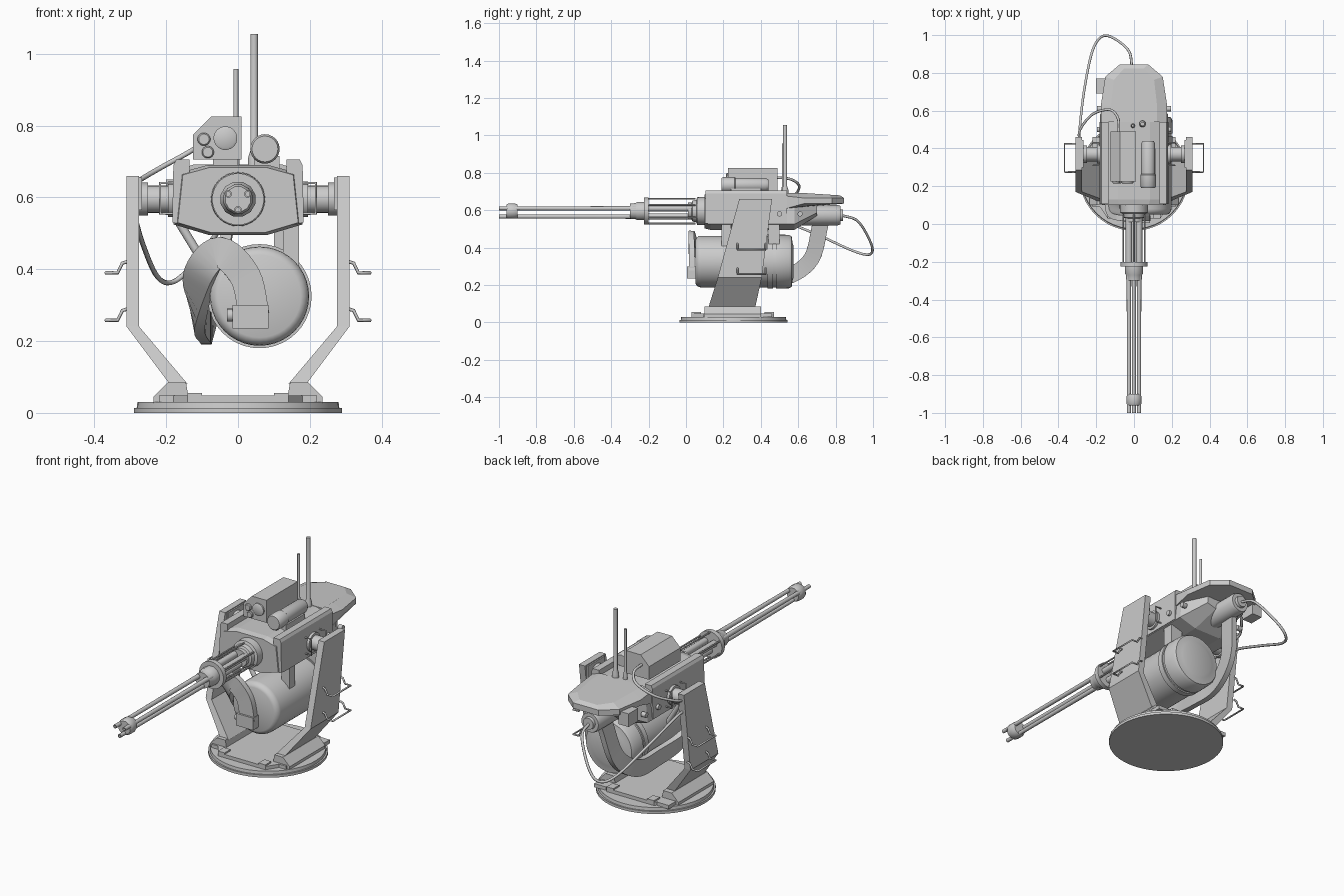
import bpy, bmesh, math
from mathutils import Vector as V

if "Cube" in bpy.data.objects:
    bpy.data.objects.remove(bpy.data.objects["Cube"])


def finish(name, bm, smooth=False):
    bmesh.ops.recalc_face_normals(bm, faces=bm.faces)
    me = bpy.data.meshes.new(name)
    bm.to_mesh(me)
    bm.free()
    ob = bpy.data.objects.new(name, me)
    bpy.context.collection.objects.link(ob)
    if smooth:
        bpy.ops.object.select_all(action='DESELECT')
        ob.select_set(True)
        bpy.context.view_layer.objects.active = ob
        bpy.ops.object.shade_smooth_by_angle(angle=math.radians(35))
    return ob


def loft(name, rings, smooth=False):
    """Skin a list of equal-length point rings and cap both ends."""
    bm = bmesh.new()
    vs = [[bm.verts.new(p) for p in r] for r in rings]
    n = len(vs[0])
    for a, b in zip(vs, vs[1:]):
        for i in range(n):
            bm.faces.new((a[i], a[(i + 1) % n], b[(i + 1) % n], b[i]))
    bm.faces.new(vs[0])
    bm.faces.new(vs[-1])
    return finish(name, bm, smooth)


def box(name, x, y, z):
    return loft(name, [[(x[0], y[0], h), (x[1], y[0], h), (x[1], y[1], h), (x[0], y[1], h)] for h in z])


def prism_y(name, poly, y0, y1):
    return loft(name, [[(x, y, z) for x, z in poly] for y in (y0, y1)])


def lathe(name, origin, axis, profile, n=32):
    """Round part: profile of (distance along axis, radius)."""
    d = V(axis).normalized()
    u = d.orthogonal().normalized()
    w = d.cross(u)
    rings = []
    for t, r in profile:
        rings.append([V(origin) + d * t + (u * math.cos(k * math.tau / n) + w * math.sin(k * math.tau / n)) * r
                      for k in range(n)])
    return loft(name, rings, True)


def rod(name, a, b, r, n=16):
    d = V(b) - V(a)
    return lathe(name, a, d, [(0, r), (d.length, r)], n)


def spline(pts, steps):
    """Catmull-Rom samples through points."""
    p = [V(q) for q in pts]
    p = [p[0] * 2 - p[1]] + p + [p[-1] * 2 - p[-2]]
    out = []
    for i in range(1, len(p) - 2):
        a, b, c, d = p[i - 1:i + 3]
        for s in range(steps):
            t = s / steps
            out.append(0.5 * (2 * b + (c - a) * t + (2 * a - 5 * b + 4 * c - d) * t * t
                              + (3 * b - a - 3 * c + d) * t ** 3))
    return out + [p[-2]]


def cable(name, pts, r, steps=8):
    cu = bpy.data.curves.new(name, 'CURVE')
    cu.dimensions = '3D'
    cu.bevel_depth = r
    cu.bevel_resolution = 2
    cu.use_fill_caps = True
    pts = spline(pts, steps) if steps > 1 else pts
    sp = cu.splines.new('POLY')
    sp.points.add(len(pts) - 1)
    for q, p in zip(sp.points, pts):
        q.co = (*p, 1)
    ob = bpy.data.objects.new(name, cu)
    bpy.context.collection.objects.link(ob)


# Turntable base
lathe("base_disc", (0, .254, 0), (0, 0, 1), [(0, .29), (.014, .29), (.014, .282), (.03, .28)], 48)
plate = [(-.14, .03), (.14, .03), (.2, .12), (.2, .38), (.14, .47), (-.14, .47), (-.2, .38), (-.2, .12)]
loft("base_plate", [[(x, y, z) for x, y in plate] for z in (.025, .048)])
for y in (.03, .42):
    for s in (-1, 1):
        box("base_block", sorted((s * .1, s * .14)), (y, y + .05), (.03, .056))

GUN_Z = .595
for s, side in ((-1, "left"), (1, "right")):
    # Yoke arm: bent plate that also tapers in depth, with its foot
    sections = [(.275, .31, .66, .285, .46), (.275, .31, .24, .17, .405), (.14, .19, .08, .12, .37)]
    loft(side + "_arm", [[(s * a, y0, z), (s * b, y0, z), (s * b, y1, z), (s * a, y1, z)]
                         for a, b, z, y0, y1 in sections])
    prism_y(side + "_foot", [(s * x, z) for x, z in
            [(.235, .028), (.235, .045), (.195, .085), (.145, .085), (.135, .028)]], .1, .40)
    box(side + "_foot_pad", sorted((s * .15, s * .22)), (.09, .46), (.028, .048))
    box(side + "_arm_cap", sorted((s * .268, s * .3)), (.3, .445), (.565, .655))
    # Trunnion and its guard loop
    lathe(side + "_trunnion", (s * .15, .37, GUN_Z), (s, 0, 0),
          [(0, .05), (.045, .05), (.045, .038), (.1, .038), (.1, .046), (.13, .046)], 24)
    for y in (.31, .43):
        cable(side + "_guard", [(s * .17, y, .64), (s * .217, y, .64), (s * .217, y, .555), (s * .17, y, .555)], .004, 1)
    # Step handles
    for z in (.39, .258):
        end = [(.305, z + .032), (.322, z + .027), (.335, z), (.368, z)]
        cable(side + "_handle", [(s * x, .275, h) for x, h in end] +
              [(s * x, .425, h) for x, h in reversed(end)], .005, 1)
    # Side rails on the receiver
    prism_y(side + "_rail", [(s * x, z) for x, z in
            [(.135, .705), (.172, .705), (.18, .69), (.183, .53), (.135, .52)]], .105, .54)
    for y in (.5, .61):
        rod(side + "_bolt", (s * .17, y, .58), (s * .195, y, .58), .014, 12)

# Receiver body and rear hood
body = [(-.085, .69), (.085, .69), (.165, .668), (.18, .525), (.08, .495), (-.08, .495), (-.18, .525), (-.165, .668)]


def body_ring(y, k, dz=0):
    return [(x * k, y, .595 + (z - .595) * k + dz) for x, z in body]


loft("receiver", [body_ring(.1, .93), body_ring(.13, 1), body_ring(.58, 1), body_ring(.7, .55, .03)])
hood = [(-.175, .54), (.175, .54), (.175, .63), (.152, .78), (.075, .845), (-.075, .845), (-.152, .78), (-.175, .63)]
loft("rear_hood", [[(x, y, .635 if y > .6 else .61) for x, y in hood],
                   [(x, y, .665 if y > .6 else .675) for x, y in hood],
                   [(x * .7, .54 + (y - .54) * .93, .692 - max(0, y - .63) * .06) for x, y in hood]])
lathe("feed_motor", (-.01, .6, .573), (0, 1, 0),
      [(0, .055), (.21, .055), (.225, .05), (.225, .032), (.24, .03)], 28)
box("hood_side_box", (-.2, -.14), (.69, .77), (.58, .65))

# Rotary barrels and clamps
lathe("barrel_housing", (0, .12, GUN_Z), (0, -1, 0),
      [(0, .076), (.06, .074), (.065, .06), (.085, .056), (.09, .045), (.11, .045)])
for k in range(3):
    a = math.radians(30 + 120 * k - 0)
    c, h = math.cos(a) * .031, GUN_Z + math.sin(a) * .029
    lathe("barrel", (c, .06, h), (0, -1, 0),
          [(0, .017), (.3, .017), (.36, .012), (1.06, .01), (1.06, .006), (1.02, .006)], 16)
    b = a + math.pi / 3
    for q in (a, b):
        rod("cage_rod", (math.cos(q) * .066, .05, GUN_Z + math.sin(q) * .066),
            (math.cos(q) * .066, -.22, GUN_Z + math.sin(q) * .066), .0045, 8)
lathe("cage_ring", (0, -.2, GUN_Z), (0, -1, 0), [(0, .072), (.025, .072), (.025, .045)])
lathe("middle_clamp", (0, -.22, GUN_Z), (0, -1, 0), [(0, .05), (.04, .05), (.05, .044), (.08, .042)], 12)
lathe("muzzle_clamp", (0, -.9, GUN_Z), (0, -1, 0), [(0, .036), (.015, .042), (.05, .042), (.06, .036)], 12)

# Ammunition drum with bands and hangers
lathe("drum", (.06, .05, .325), (0, 1, 0),
      [(0, .115), (.005, .126), (.018, .136), (.03, .138), (.385, .138), (.385, .145), (.415, .145), (.415, .138),
       (.43, .138), (.43, .145), (.5, .143), (.515, .135), (.52, .1), (.525, .085)], 40)
box("right_drum_hanger", (.125, .17), (.19, .24), (.4, .54))
box("rear_drum_hanger", (.1, .17), (.44, .5), (.42, .54))
rod("left_drum_hanger", (-.17, .25, .54), (-.06, .25, .36), .012)

# Feed chute: flat ribbon arching over the drum front, along its side and up to the motor
path = [((.045, .03, .27), (0, 1, 0)), ((.02, .03, .38), (0, 1, 0)), ((-.05, .03, .447), (0, 1, 0)),
        ((-.105, .06, .39), (.3, 1, 0)), ((-.115, .19, .28), (1, .5, 0)), ((-.092, .38, .24), (1, 0, 0)),
        ((-.085, .54, .245), (1, 0, 0)), ((-.06, .67, .34), (1, 0, 0)), ((-.025, .72, .53), (1, 0, 0))]
pos = spline([p for p, _ in path], 6)
nor = spline([n for _, n in path], 6)
rings = []
for i, (p, n) in enumerate(zip(pos, nor)):
    t = (pos[min(i + 1, len(pos) - 1)] - pos[max(i - 1, 0)]).normalized()
    w = t.cross(n).normalized()
    n = w.cross(t)
    rings.append([p + w * .043 * a + n * .015 * b for a, b in ((-1, -1), (1, -1), (1, 1), (-1, 1))])
loft("feed_chute", rings, True)
box("chute_coupling", (-.015, .085), (.005, .07), (.235, .3))
rod("coupling_knob", (-.03, .03, .272), (-.01, .03, .272), .018)

# Sight unit with lenses
prism_y("sight_box", [(-.125, .705), (.01, .705), (.01, .825), (-.075, .825), (-.125, .775)], .225, .49)
box("sight_mount", (-.07, .0), (.27, .45), (.68, .71))
for x, z, r in ((-.035, .765, .033), (-.095, .762, .018), (-.084, .726, .017)):
    lathe("lens", (x, .23, z), (0, -1, 0), [(0, r), (.012, r), (.016, r * .8)], 20)

# Spotlight tube
lathe("spotlight", (.075, .19, .735), (0, 1, 0),
      [(0, .036), (.008, .041), (.07, .041), (.075, .037), (.235, .037), (.25, .03)], 24)
box("spotlight_mount", (.045, .115), (.24, .4), (.68, .715))

# Antennas
for x, y, top, r in ((.045, .53, 1.055, .011), (-.006, .52, .957, .007)):
    lathe("antenna", (x, y, .68), (0, 0, 1), [(0, r * 1.6), (.03, r * 1.6), (.05, r), (top - .68, r)], 12)

# Cables
cable("sight_cable", [(-.08, .48, .775), (-.085, .56, .765), (-.13, .605, .73), (-.22, .58, .68), (-.285, .5, .64),
                      (-.29, .44, .62)], .007)
cable("motor_cable", [(-.01, .83, .573), (-.03, .92, .54), (-.12, .99, .42), (-.18, .985, .365), (-.225, .9, .38),
                      (-.265, .7, .47), (-.288, .5, .55), (-.29, .44, .56)], .007)
